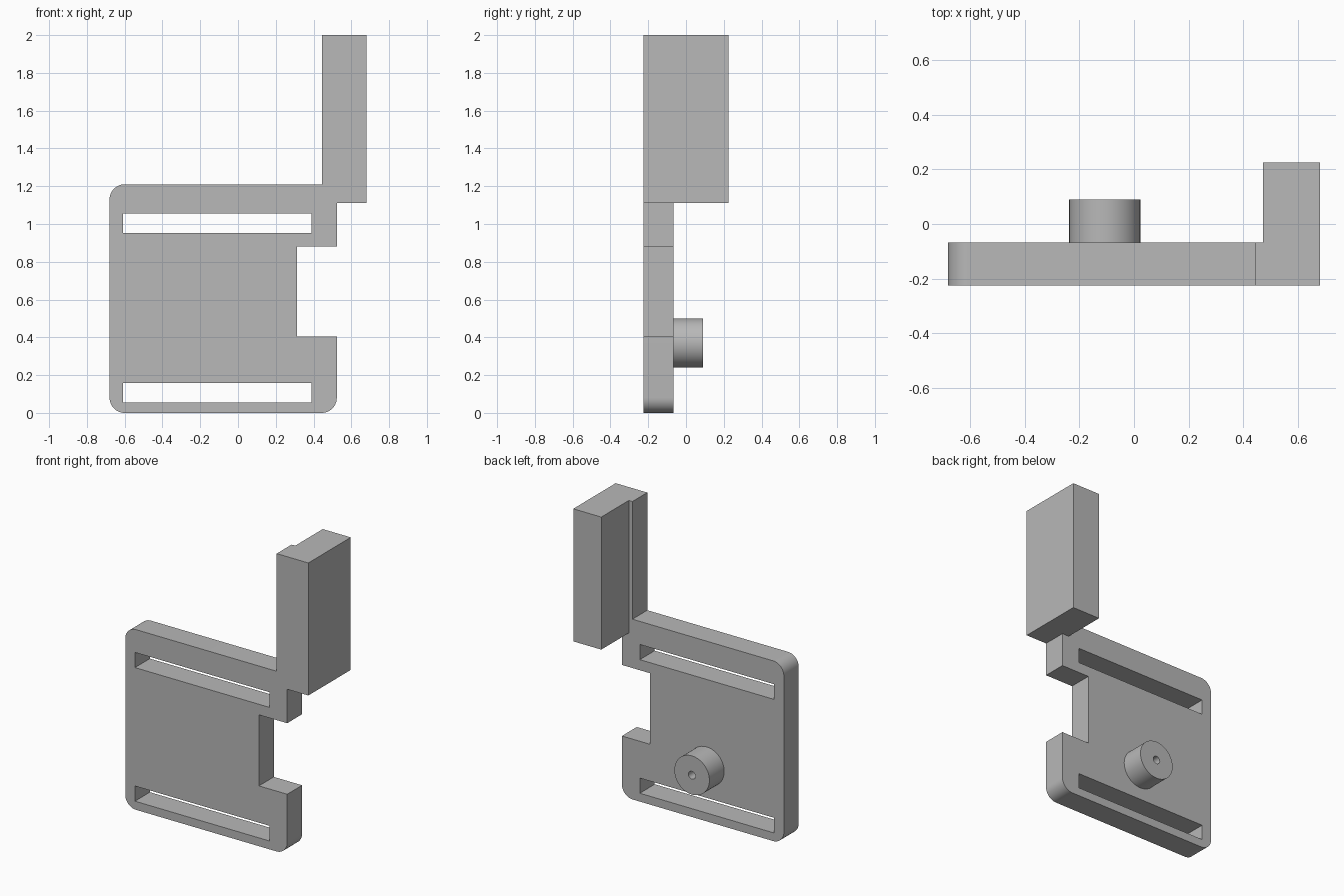
import bpy, bmesh, math
from mathutils import Matrix, Vector

if "Cube" in bpy.data.objects:
    bpy.data.objects.remove(bpy.data.objects["Cube"], do_unlink=True)

grey = bpy.data.materials.new("light grey plastic")
grey.use_nodes = True
grey.diffuse_color = (0.48, 0.48, 0.48, 1)
grey.node_tree.nodes["Principled BSDF"].inputs["Base Color"].default_value = grey.diffuse_color

FRONT, BACK, BOSS_END, ARM_BACK = -0.225, -0.067, 0.09, 0.225
R = 0.08


def make_object(name, bm):
    bmesh.ops.recalc_face_normals(bm, faces=bm.faces)
    mesh = bpy.data.meshes.new(name)
    bm.to_mesh(mesh)
    bm.free()
    mesh.materials.append(grey)
    obj = bpy.data.objects.new(name, mesh)
    bpy.context.collection.objects.link(obj)
    return obj


def extrude_outline(name, points, y0, y1):
    bm = bmesh.new()
    face = bm.faces.new([bm.verts.new((x, y0, z)) for x, z in points])
    new = bmesh.ops.extrude_face_region(bm, geom=[face])["geom"]
    verts = [v for v in new if isinstance(v, bmesh.types.BMVert)]
    bmesh.ops.translate(bm, verts=verts, vec=(0, y1 - y0, 0))
    return make_object(name, bm)


def box(name, x0, x1, y0, y1, z0, z1):
    return extrude_outline(name, [(x0, z0), (x1, z0), (x1, z1), (x0, z1)], y0, y1)


def cylinder(name, x, z, radius, y0, y1, sides):
    bm = bmesh.new()
    place = Matrix.Translation((x, (y0 + y1) / 2, z)) @ Matrix.Rotation(math.pi / 2, 4, "X")
    bmesh.ops.create_cone(bm, cap_ends=True, segments=sides, radius1=radius,
                          radius2=radius, depth=y1 - y0, matrix=place)
    return make_object(name, bm)


def arc(cx, cz, start):
    """Quarter circle, counter-clockwise from the start angle in degrees."""
    angles = [math.radians(start + 90 * i / 12) for i in range(13)]
    return [(cx + R * math.cos(a), cz + R * math.sin(a)) for a in angles]


def combine(target, other, operation):
    mod = target.modifiers.new(other.name, "BOOLEAN")
    mod.operation, mod.solver, mod.object = operation, "EXACT", other
    bpy.context.view_layer.objects.active = target
    bpy.ops.object.modifier_apply(modifier=mod.name)
    bpy.data.objects.remove(other, do_unlink=True)


def smooth(obj):
    bpy.ops.object.select_all(action="DESELECT")
    obj.select_set(True)
    bpy.context.view_layer.objects.active = obj
    bpy.ops.object.shade_smooth_by_angle(angle=math.radians(30))


# Plate with rounded corners, side notch and the front layer of the arm
outline = (arc(-0.68 + R, R, 180) + arc(0.523 - R, R, 270)
           + [(0.523, 0.405), (0.313, 0.405), (0.313, 0.882), (0.523, 0.882),
              (0.523, 1.11), (0.68, 1.11), (0.68, 2.0), (0.445, 2.0), (0.445, 1.21)]
           + arc(-0.68 + R, 1.21 - R, 90))
plate = extrude_outline("bracket_plate", outline, FRONT, BACK)

# Strap slots
for z in (0.056, 0.953):
    combine(plate, box("slot_cutter", -0.608, 0.39, -0.4, 0.1, z, z + 0.102), "DIFFERENCE")

# Deep block of the upright arm
combine(plate, box("arm_block", 0.472, 0.68, FRONT, ARM_BACK, 1.11, 2.0), "UNION")
smooth(plate)

# Round boss with a blind screw hole
boss = cylinder("boss", -0.107, 0.37, 0.13, BACK, BOSS_END, 64)
combine(boss, cylinder("hole_cutter", -0.107, 0.37, 0.026, BACK + 0.01, 0.2, 32), "DIFFERENCE")
smooth(boss)
